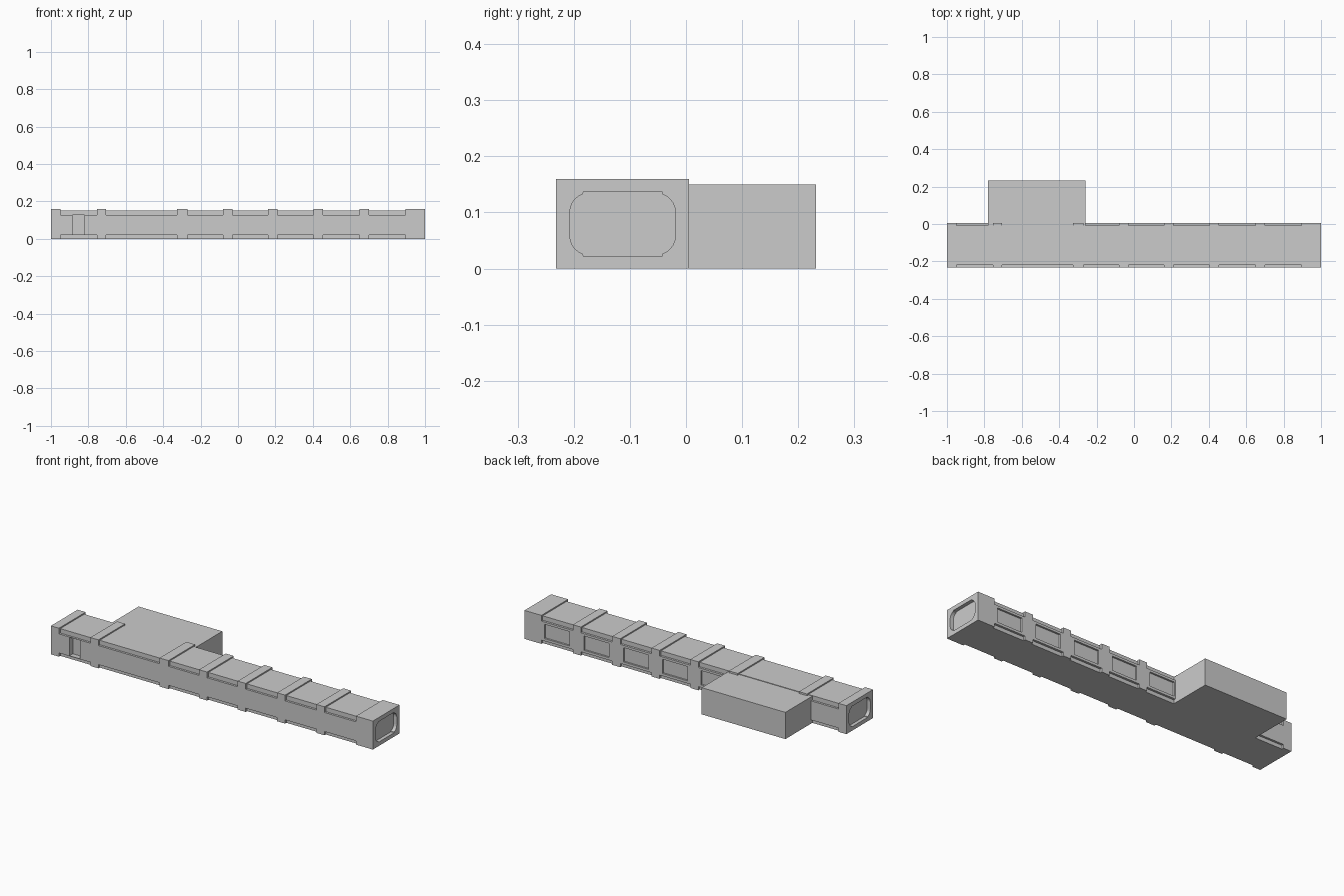
import bpy, bmesh, math
from mathutils import Vector

if "Cube" in bpy.data.objects:
    bpy.data.objects.remove(bpy.data.objects["Cube"])

Y0, Y1 = -0.232, 0.005          # corridor side walls
RIB_Z, ROOF_Z = 0.16, 0.153
RIBS = [(-1, -.95), (-.755, -.705), (-.325, -.27), (-.08, -.03),
        (.16, .21), (.405, .455), (.65, .70), (.895, 1)]
BAYS = [(RIBS[i][1], RIBS[i + 1][0]) for i in range(len(RIBS) - 1)]


def prism(bm, pts, direction):
    """Extrude a planar outline into a closed solid."""
    f = bm.faces.new([bm.verts.new(p) for p in pts])
    ext = bmesh.ops.extrude_face_region(bm, geom=[f])
    verts = [g for g in ext["geom"] if isinstance(g, bmesh.types.BMVert)]
    bmesh.ops.translate(bm, verts=verts, vec=Vector(direction))


def box(bm, x0, x1, y0, y1, z0, z1):
    prism(bm, [(x0, y0, z0), (x1, y0, z0), (x1, y1, z0), (x0, y1, z0)], (0, 0, z1 - z0))


def finish(bm, name):
    bmesh.ops.recalc_face_normals(bm, faces=bm.faces[:])
    me = bpy.data.meshes.new(name)
    bm.to_mesh(me)
    bm.free()
    ob = bpy.data.objects.new(name, me)
    bpy.context.collection.objects.link(ob)
    return ob


# corridor: stepped roof silhouette extruded across the width
outline = [(-1, 0), (1, 0)]
for a, b in reversed(RIBS):
    if b < 1:
        outline.append((b, ROOF_Z))
    outline += [(b, RIB_Z), (a, RIB_Z)]
    if a > -1:
        outline.append((a, ROOF_Z))
bm = bmesh.new()
prism(bm, [(x, Y0, z) for x, z in outline], (0, Y1 - Y0, 0))
corridor = finish(bm, "corridor")

# cutters: edge notches between ribs, doorway, windows, end hatches
bm = bmesh.new()
for a, b in BAYS:
    for y0, y1 in ((Y0 - .02, Y0 + .012), (Y1 - .012, Y1 + .02)):
        box(bm, a, b, y0, y1, .128, .2)
        box(bm, a, b, y0, y1, -.02, .021)
for a, b in BAYS[2:]:
    c = (a + b) / 2
    box(bm, c - .078, c + .078, Y1 - .01, Y1 + .02, .035, .115)
box(bm, -.885, -.82, Y0 - .02, Y0 + .03, .0225, .1265)

quarter = [(.07, .0575)]
for i in range(6):
    t = math.radians(72 - 72 * i / 5)
    quarter.append((.06 + .034 * math.cos(t), .021 + .034 * math.sin(t)))
back = quarter[::-1]
hatch = (quarter + [(y, -z) for y, z in back]
         + [(-y, -z) for y, z in quarter] + [(-y, z) for y, z in back])
for s in (-1, 1):
    prism(bm, [(s * .98, y - .113, z + .0795) for y, z in hatch], (s * .05, 0, 0))
cutter = finish(bm, "recess_cutter")
cutter.hide_render = True

mod = corridor.modifiers.new("recesses", "BOOLEAN")
mod.operation = "DIFFERENCE"
mod.solver = "EXACT"
mod.object = cutter
bpy.context.view_layer.objects.active = corridor
bpy.ops.object.modifier_apply(modifier=mod.name)
bpy.data.objects.remove(cutter)

# side room, open where it meets the corridor
bm = bmesh.new()
box(bm, -.78, -.26, Y1 - .012, .232, 0, .15)
bmesh.ops.recalc_face_normals(bm, faces=bm.faces[:])
bmesh.ops.delete(bm, geom=[f for f in bm.faces if f.normal.y < -.5], context="FACES_ONLY")
finish(bm, "side_room")
